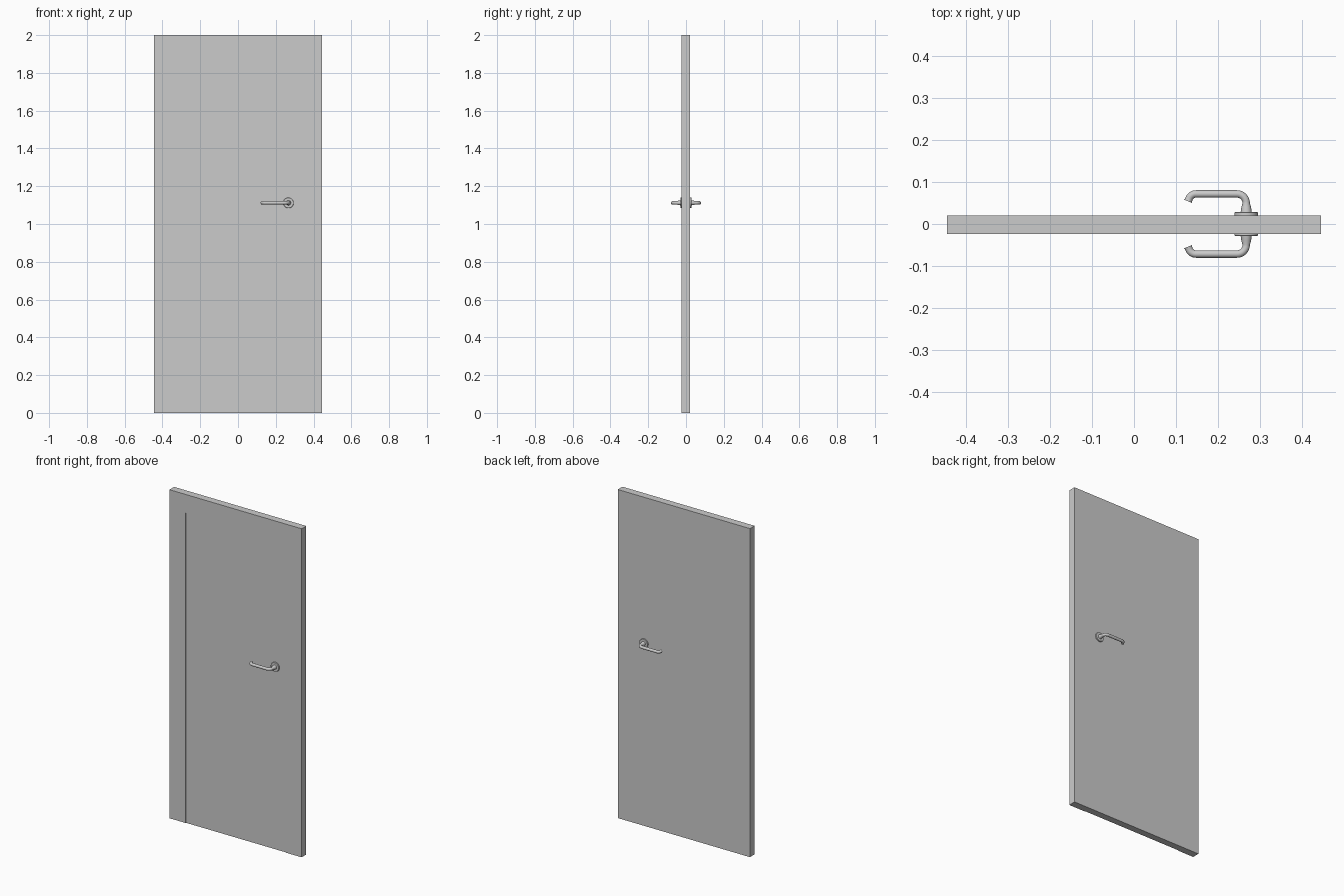
import bpy, bmesh, math
from mathutils import Vector

if "Cube" in bpy.data.objects:
    bpy.data.objects.remove(bpy.data.objects["Cube"])

HANDLE_X, HANDLE_Z = 0.267, 1.112


def finish(name, bm, smooth=False):
    bmesh.ops.recalc_face_normals(bm, faces=bm.faces)
    mesh = bpy.data.meshes.new(name)
    bm.to_mesh(mesh)
    bm.free()
    obj = bpy.data.objects.new(name, mesh)
    bpy.context.collection.objects.link(obj)
    if smooth:
        bpy.ops.object.select_all(action='DESELECT')
        obj.select_set(True)
        bpy.context.view_layer.objects.active = obj
        bpy.ops.object.shade_smooth_by_angle(angle=math.radians(40))
    return obj


def slab(name, outline, y0, y1):
    """Extrude an x-z outline from y0 to y1."""
    bm = bmesh.new()
    face = bm.faces.new([bm.verts.new((x, y0, z)) for x, z in outline])
    ext = bmesh.ops.extrude_face_region(bm, geom=[face])
    moved = [v for v in ext['geom'] if isinstance(v, bmesh.types.BMVert)]
    bmesh.ops.translate(bm, verts=moved, vec=(0, y1 - y0, 0))
    return finish(name, bm)


def sweep(name, path, sides):
    """Round tube through (x, y, radius) stations in the plane z = HANDLE_Z."""
    bm = bmesh.new()
    pts = [Vector((x, y, HANDLE_Z)) for x, y, r in path]
    rings = []
    for i, (p, station) in enumerate(zip(pts, path)):
        t = (pts[min(i + 1, len(pts) - 1)] - pts[max(i - 1, 0)]).normalized()
        side = Vector((-t.y, t.x, 0))
        ring = []
        for k in range(sides):
            a = 2 * math.pi * k / sides
            offset = side * math.cos(a) + Vector((0, 0, math.sin(a)))
            ring.append(bm.verts.new(p + offset * station[2]))
        rings.append(ring)
    for a, b in zip(rings, rings[1:]):
        for k in range(sides):
            n = (k + 1) % sides
            bm.faces.new((a[k], a[n], b[n], b[k]))
    bm.faces.new(rings[0])
    bm.faces.new(rings[-1])
    return finish(name, bm, True)


def arc(cx, cy, r, a0, a1, radius, steps=8):
    """Bend stations in the x-y plane."""
    angles = [math.radians(a0 + (a1 - a0) * i / steps) for i in range(steps + 1)]
    return [(cx + r * math.cos(a), cy + r * math.sin(a), radius) for a in angles]


# Frame: two jambs and a head, open at the floor
slab("door_frame", [(-0.445, 0), (-0.445, 2), (0.445, 2), (0.445, 0),
                    (0.337, 0), (0.337, 1.887), (-0.337, 1.887), (-0.337, 0)],
     -0.0238, 0.0208)

# Leaf: slightly recessed at the front, flush at the back
slab("door_leaf", [(-0.337, 0), (-0.337, 1.887), (0.337, 1.887), (0.337, 0)],
     -0.0205, 0.0208)

# Lever handle and round rosette on each face
for label, s in (("front", -1), ("back", 1)):
    rosette = [(HANDLE_X, 0.020, 0.0278), (HANDLE_X, 0.0270, 0.0278),
               (HANDLE_X, 0.0285, 0.0265)]
    lever = [(HANDLE_X, 0.026, 0.0135), (HANDLE_X, 0.040, 0.0115)]
    lever += arc(HANDLE_X - 0.022, 0.0495, 0.022, 0, 90, 0.0088)
    lever += arc(0.147, 0.0545, 0.017, 90, 160, 0.0088)
    lever += [(0.1285, 0.054, 0.0098)]
    for part, path, sides in (("rosette", rosette, 32), ("lever", lever, 20)):
        sweep(f"{label}_{part}", [(x, s * y, r) for x, y, r in path], sides)
